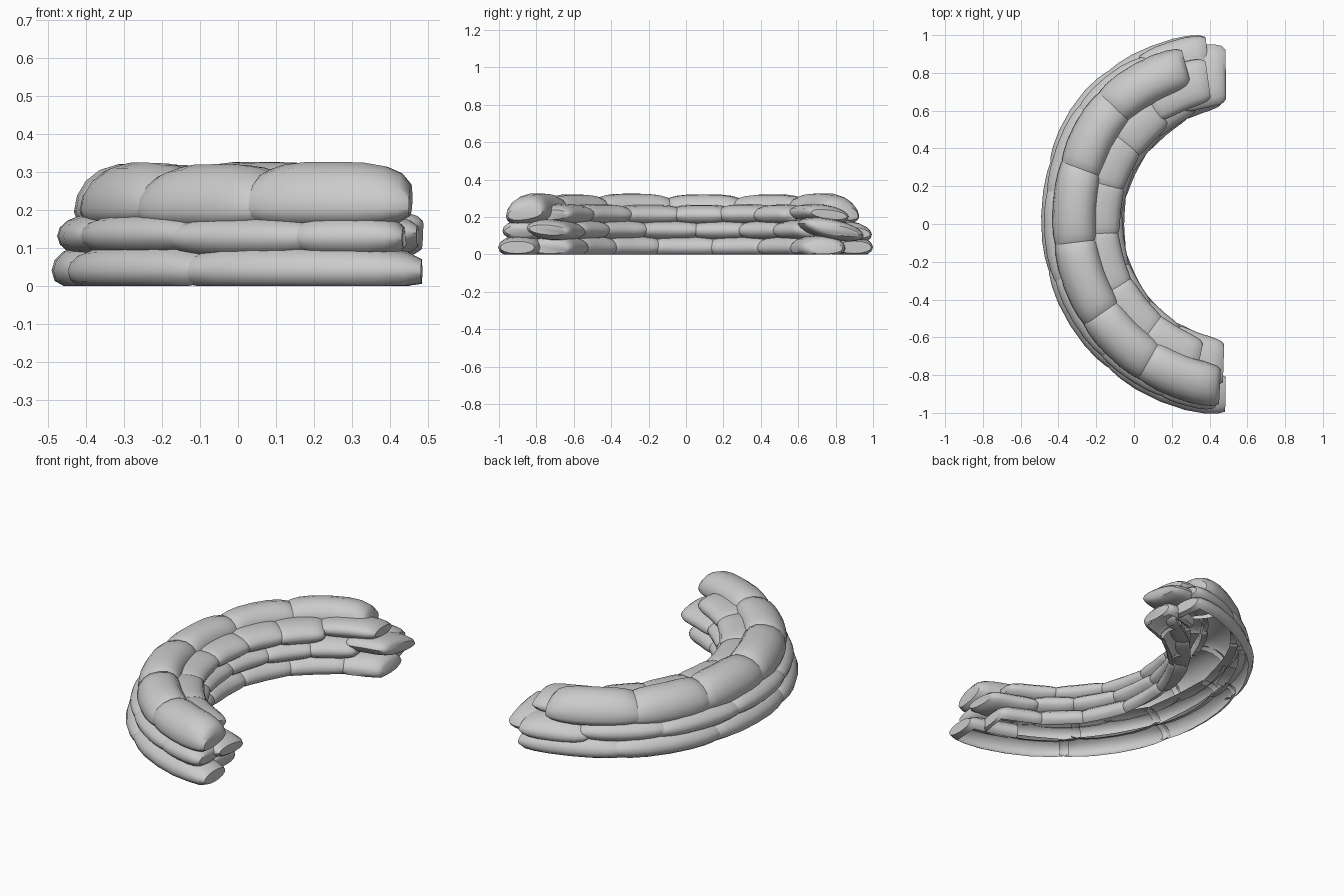
import bpy, bmesh, math, random

random.seed(4)
if "Cube" in bpy.data.objects:
    bpy.data.objects.remove(bpy.data.objects["Cube"])

grey = bpy.data.materials.new("sack_grey")
grey.use_nodes = True
grey.diffuse_color = (0.6, 0.6, 0.6, 1)
grey.node_tree.nodes["Principled BSDF"].inputs["Base Color"].default_value = (0.6, 0.6, 0.6, 1)

CX, CY = 0.5, 0.0     # centre of the arc
SIDES = 16
# Half a sack, from its tip: position, loss of width, loss of height
TIP = [(0, .14, .36), (.06, .06, .18), (.16, .02, .07), (.3, 0, .01)]
bags = []


def swell(deg):
    """The back half of the wall bulges outward."""
    return 0.04 * math.exp(-((deg - 44) / 26) ** 2)


def in_core(c):
    """Hidden hollow inside the wall, and the open underside."""
    if c.z < 0.003:
        return True
    r = math.hypot(CX - c.x, c.y - CY)
    a = math.degrees(math.atan2(c.y - CY, CX - c.x))
    d = (a / 85) ** 2
    outer = r - .025 * d - swell(a)
    inner = r - .055 * d
    if abs(a) > 72 or c.z > .255:
        return False
    if c.z < .2:
        return inner > .66 and outer < (.9 if c.z < .165 else .88)
    return inner - swell(a) > .74 and outer < .87


def bag(name, a0, a1, r0, r1, z0, z1, drift=0.0, tilt=0.0, belly=0.5, bulge=0.0, free=(True, True)):
    """Stuffed sack bent along the arc; free ends are capped and pinched more."""
    bm = bmesh.new()
    rings = []
    dr, dz = random.uniform(-.004, .004), random.uniform(-.004, .004)
    zm = z0 + (z1 - z0) * belly
    k0, k1 = (1.5 if f else 1.0 for f in free)
    stations = [(t, 1 - w * k0, 1 - h * k0) for t, w, h in TIP] + [(.5, 1, 1)]
    stations += [(1 - t, 1 - w * k1, 1 - h * k1) for t, w, h in reversed(TIP)]
    for t, ws, hs in stations:
        deg = a0 + (a1 - a0) * t
        a = math.radians(deg)
        rc = (r0 + r1) / 2 + dr + drift * (deg / 85) ** 2 + bulge * swell(deg)
        ring = []
        for k in range(SIDES):
            q = 2 * math.pi * k / SIDES
            c, s = math.cos(q), math.sin(q) * hs
            off = math.copysign(abs(c) ** .9, c) * (r1 - r0) / 2 * ws
            z = zm + dz + s * ((z1 - zm) if s > 0 else (zm - z0)) - tilt * off
            r = rc + off
            ring.append(bm.verts.new((CX - r * math.cos(a), CY + r * math.sin(a), max(z, 0))))
        rings.append(ring)
    for p, n in zip(rings, rings[1:]):
        for k in range(SIDES):
            j = (k + 1) % SIDES
            bm.faces.new((p[k], p[j], n[j], n[k]))
    caps = [bm.faces.new(rings[0]), bm.faces.new(rings[-1])]
    bmesh.ops.recalc_face_normals(bm, faces=bm.faces)
    hidden = {f for f in bm.faces if in_core(f.calc_center_median())}
    hidden.update(cap for cap, is_free in zip(caps, free) if not is_free)
    bmesh.ops.delete(bm, geom=list(hidden), context='FACES')
    me = bpy.data.meshes.new(name)
    bm.to_mesh(me)
    bm.free()
    me.materials.append(grey)
    ob = bpy.data.objects.new(name, me)
    bpy.context.collection.objects.link(ob)
    bags.append(ob)


def course(name, seams, *size, **shape):
    """Row of sacks meeting at the given seam angles."""
    last = len(seams) - 2
    for i, (a, b) in enumerate(zip(seams, seams[1:])):
        ends = (i == 0, i == last)
        bag(f"{name}_{i + 1}", a - (0 if ends[0] else 1.5), b + (0 if ends[1] else 1.5),
            *size, free=ends, **shape)


# Outer face of the wall
course("outer_bottom_sack", [-89, -50, -15, 20, 52, 83], .76, .993, -.03, .112, drift=.025, bulge=.9)
course("outer_middle_sack", [-86, -70, -46, -18, 10, 38, 64], .76, .972, .07, .188, drift=.02, bulge=1)
course("top_sack", [-87, -60, -35, -7, 20.5, 46, 75], .695, .93, .15, .324, drift=.045,
       tilt=.13, belly=.36, bulge=1)

# Inner face of the wall
course("inner_bottom_sack", [-83, -62, -40, -15, 14, 42, 68, 87], .552, .8, -.03, .105, drift=.06)
course("inner_middle_sack", [-66, -45, -22, 5, 30, 52, 74], .558, .8, .073, .187, drift=.06)
course("inner_upper_sack", [-78, -54, -30, -4, 18, 38, 59], .577, .81, .155, .268, drift=.055)

# Sagging sacks that close both ends
bag("front_end_middle_sack", -88, -62, .565, .82, .075, .188, drift=.045, tilt=-.08)
bag("back_end_upper_sack", 56, 82, .635, .88, .16, .265, drift=.02, tilt=.12)
bag("back_end_middle_sack", 68, 89, .615, .945, .075, .185, drift=.01, tilt=.2)
bag("back_end_outer_sack", 61, 83, .78, 1.0, .055, .175, drift=.012, tilt=.12, bulge=.3)

# Smooth shading with crisp rims
bpy.ops.object.select_all(action='DESELECT')
for ob in bags:
    ob.select_set(True)
bpy.context.view_layer.objects.active = bags[0]
bpy.ops.object.shade_smooth_by_angle(angle=math.radians(50))
